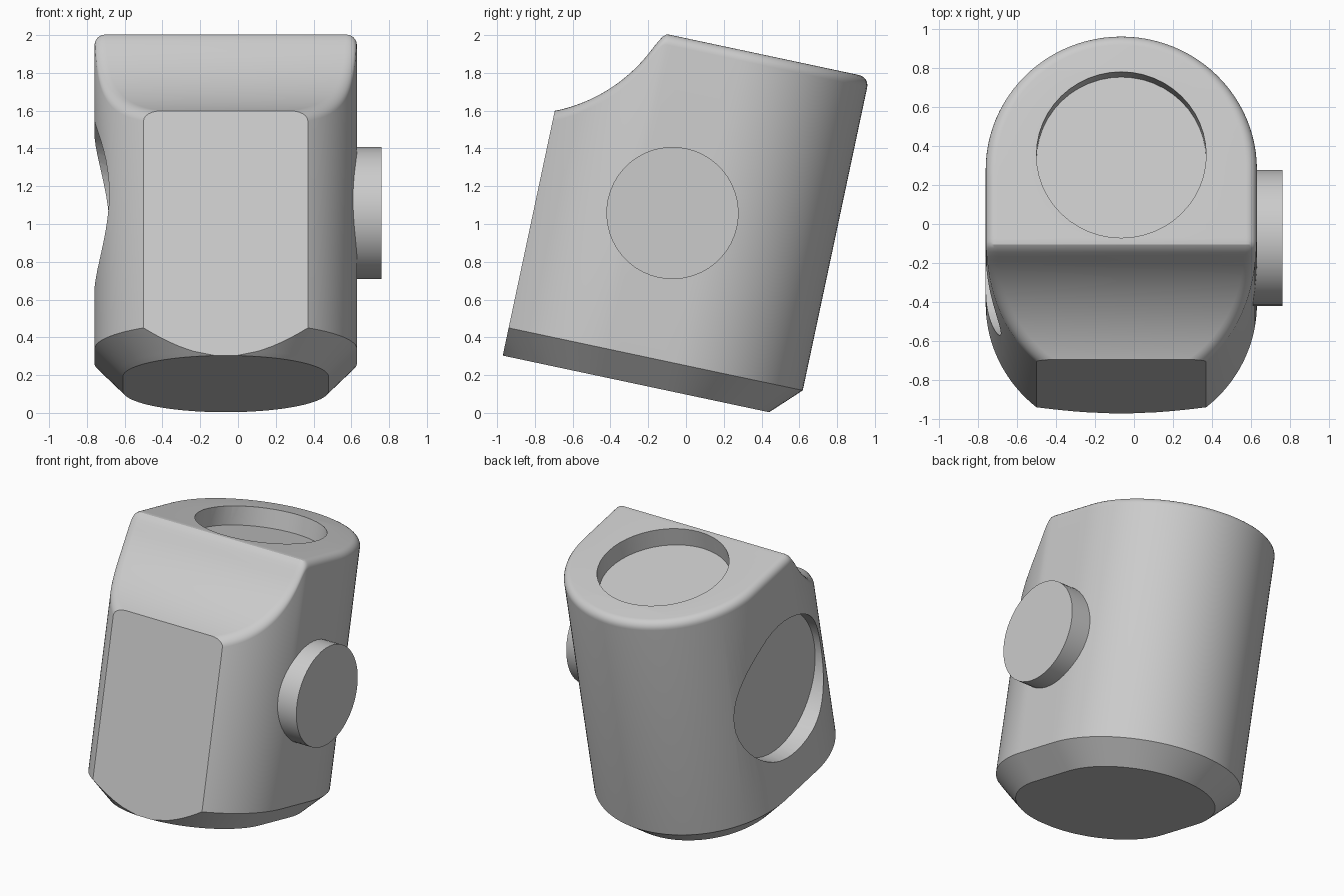
import bpy, bmesh
from math import sin, cos, acos, pi, sqrt, radians
from mathutils import Matrix

cube = bpy.data.objects.get("Cube")
if cube:
    bpy.data.objects.remove(cube, do_unlink=True)

# One grey material
grey = bpy.data.materials.new("plain grey")
grey.use_nodes = True
colour = (0.6, 0.6, 0.6, 1)
grey.diffuse_color = colour
grey.node_tree.nodes["Principled BSDF"].inputs["Base Color"].default_value = colour

# Body dimensions, before tilting
TILT = Matrix.Rotation(radians(-12), 4, 'X')
MID_X = -0.065
RADIUS = 0.695
FRONT_C, BACK_C = -0.47, -0.115      # centres of the rounded ends
FLAT = 0.542                         # front flat, measured from FRONT_C
BOTTOM, TOP = 0.095, 1.94
CHAMFER, FILLET = 0.15, 0.055


def top_height(y):
    """Flat top with a concave scoop at the front and a softened crest."""
    if y < -0.54:
        scoop = 2.2 - sqrt(0.85 ** 2 - (y + 1.349) ** 2)
    else:
        scoop = TOP + 3.1 * (y + 0.54)
    k = 0.1
    blend = max(k - abs(TOP - scoop), 0) / k
    return min(TOP, scoop) - blend * blend * k / 4


def outline(inset):
    """Right half of the rounded plan, from front flat to back tip."""
    r = RADIUS - inset
    start = acos(FLAT / r)
    pts = []
    for i in range(41):
        a = start + (pi / 2 - start) * i / 40
        pts.append((r * sin(a), FRONT_C - r * cos(a)))
    for i in range(1, 6):
        pts.append((r, FRONT_C + (BACK_C - FRONT_C) * i / 6))
    for i in range(25):
        a = pi / 2 * i / 24
        pts.append((r * cos(a), BACK_C + r * sin(a)))
    return pts


def ring(bm, inset, height):
    half = outline(inset)
    full = half + [(-x, y) for x, y in reversed(half[:-1])]
    return [bm.verts.new((MID_X + x, y, height(y))) for x, y in full]


def make_body():
    bm = bmesh.new()
    rings = []
    # Bottom chamfer
    for i in range(7):
        t = i / 6
        z = BOTTOM + CHAMFER * t
        rings.append(ring(bm, CHAMFER * (1 - t), lambda y: z))
    # Rounded top edge
    for i in range(7):
        a = pi / 2 * i / 6
        drop = FILLET * (1 - sin(a))
        rings.append(ring(bm, FILLET * (1 - cos(a)), lambda y: top_height(y) - drop))
    for low, high in zip(rings, rings[1:]):
        for j in range(len(low) - 1):
            bm.faces.new((low[j], low[j + 1], high[j + 1], high[j]))
    # Bottom, front flat and top strips
    bm.faces.new(rings[0])
    bm.faces.new([r[0] for r in rings] + [r[-1] for r in reversed(rings)])
    cap = rings[-1]
    n = len(cap)
    for j in range(n // 2):
        strip = [cap[j], cap[j + 1], cap[n - 2 - j], cap[n - 1 - j]]
        bm.faces.new(list(dict.fromkeys(strip)))
    bmesh.ops.recalc_face_normals(bm, faces=bm.faces)
    mesh = bpy.data.meshes.new("body")
    bm.to_mesh(mesh)
    bm.free()
    obj = bpy.data.objects.new("body", mesh)
    bpy.context.collection.objects.link(obj)
    return obj


def cylinder(name, radius, depth, location, rotation=(0, 0, 0)):
    bpy.ops.mesh.primitive_cylinder_add(vertices=48, radius=radius, depth=depth,
                                        location=location, rotation=rotation)
    obj = bpy.context.object
    obj.name = name
    return obj


def activate(obj):
    bpy.ops.object.select_all(action='DESELECT')
    obj.select_set(True)
    bpy.context.view_layer.objects.active = obj


def cut(obj, cutter):
    cutter.hide_render = True
    mod = obj.modifiers.new("cut", 'BOOLEAN')
    mod.operation = 'DIFFERENCE'
    mod.solver = 'EXACT'
    mod.object = cutter
    activate(obj)
    bpy.ops.object.modifier_apply(modifier=mod.name)
    bpy.data.objects.remove(cutter, do_unlink=True)


# Body with a round pocket in the top and another in the side
SIDEWAYS = (0, pi / 2, 0)
body = make_body()
cut(body, cylinder("top_pocket", 0.435, 0.4, (MID_X, -0.05, 1.81 + 0.2)))
cut(body, cylinder("side_pocket", 0.5, 0.4, (-0.63 - 0.2, -0.29, 1.02), SIDEWAYS))

# Round boss on the opposite side
boss = cylinder("side_boss", 0.35, 0.3, (0.76 - 0.15, -0.29, 1.02), SIDEWAYS)

# Tilt, colour and shade everything
bpy.context.view_layer.update()
for part in (body, boss):
    part.matrix_world = TILT @ part.matrix_world
    part.data.materials.clear()
    part.data.materials.append(grey)
    activate(part)
    bpy.ops.object.shade_smooth_by_angle(angle=radians(30))
